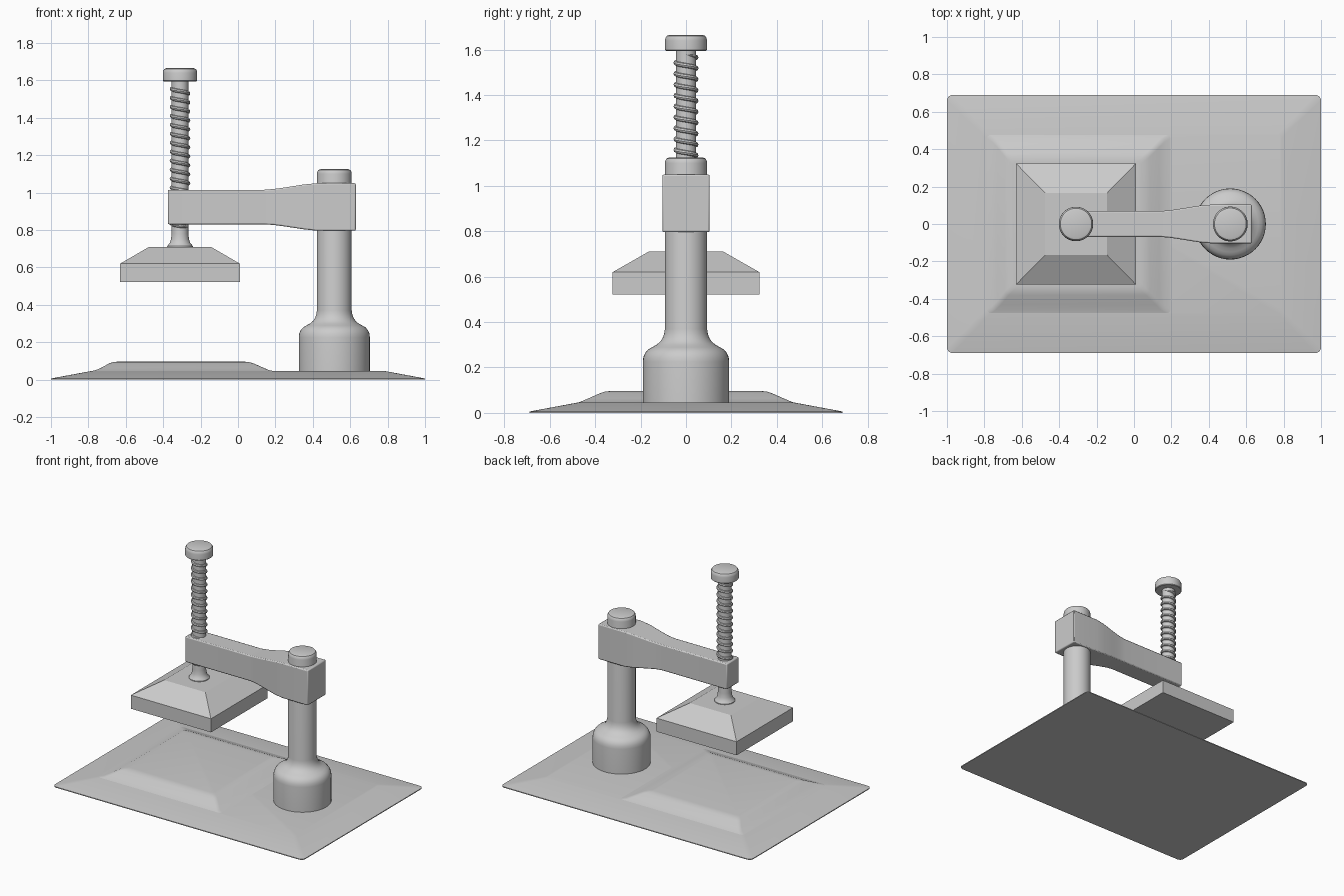
import bpy, bmesh, math

if "Cube" in bpy.data.objects:
    bpy.data.objects.remove(bpy.data.objects["Cube"])


def loft(name, rings, closed=False, bevel=0, smooth=True):
    """Skin a list of equal-length point rings and cap the ends."""
    bm = bmesh.new()
    vs = [[bm.verts.new(p) for p in r] for r in rings]
    n = len(vs[0])
    for a, b in zip(vs, vs[1:]):
        for i in range(n):
            j = (i + 1) % n
            bm.faces.new((a[i], a[j], b[j], b[i]))
    bm.faces.new(vs[0][::-1])
    bm.faces.new(vs[-1])
    bmesh.ops.recalc_face_normals(bm, faces=bm.faces[:])
    me = bpy.data.meshes.new(name)
    bm.to_mesh(me)
    bm.free()
    ob = bpy.data.objects.new(name, me)
    bpy.context.collection.objects.link(ob)
    bpy.ops.object.select_all(action='DESELECT')
    ob.select_set(True)
    bpy.context.view_layer.objects.active = ob
    if bevel:
        m = ob.modifiers.new("bevel", 'BEVEL')
        m.width, m.segments, m.limit_method = bevel, 2, 'ANGLE'
        m.angle_limit = math.radians(50)
    if smooth:
        bpy.ops.object.shade_smooth_by_angle(angle=math.radians(35))
    return ob


def rect(x0, x1, hy, z, r=0.0):
    """Horizontal rectangle, with rounded corners when r > 0."""
    if not r:
        return [(x0, -hy, z), (x1, -hy, z), (x1, hy, z), (x0, hy, z)]
    pts = []
    for k, (cx, cy) in enumerate([(x1 - r, hy - r), (x0 + r, hy - r),
                                  (x0 + r, r - hy), (x1 - r, r - hy)]):
        for i in range(5):
            a = math.pi / 2 * (k + i / 4)
            pts.append((cx + r * math.cos(a), cy + r * math.sin(a), z))
    return pts


def lathe(name, x, profile, n=48):
    """Turn an (r, z) profile around a vertical axis at x."""
    return loft(name, [[(x + r * math.cos(2 * math.pi * i / n),
                         r * math.sin(2 * math.pi * i / n), z) for i in range(n)]
                       for r, z in profile])


POST_X, SCREW_X = 0.515, -0.31

# Base plate with sloping edges
loft("base_plate", [rect(-1, 1, 0.69, 0, 0.03), rect(-1, 1, 0.69, 0.006, 0.03),
                    rect(-0.79, 0.79, 0.48, 0.045, 0.02)])

# Raised pad with softened foot and shoulder
loft("base_pad", [rect(x0, x1, hy, z, 0.02) for x0, x1, hy, z in [
    (-0.79, 0.20, 0.48, 0.044), (-0.76, 0.165, 0.46, 0.051), (-0.73, 0.135, 0.43, 0.064),
    (-0.69, 0.085, 0.38, 0.086), (-0.67, 0.062, 0.36, 0.093), (-0.645, 0.035, 0.335, 0.096)]])

# Post with a wide foot and rounded top
lathe("post", POST_X, [
    (0.19, 0.03), (0.19, 0.225), (0.188, 0.245), (0.18, 0.264), (0.167, 0.279),
    (0.15, 0.289), (0.13, 0.30), (0.113, 0.314), (0.102, 0.332), (0.096, 0.35),
    (0.093, 0.37), (0.093, 1.1), (0.091, 1.112), (0.085, 1.121), (0.074, 1.125)])

# Arm flaring into the block around the post
loft("arm", [[(x, -hy, z0), (x, hy, z0), (x, hy, z1), (x, -hy, z1)]
             for x, hy, z0, z1 in [
                 (-0.375, 0.069, 0.83, 1.015), (0.14, 0.069, 0.83, 1.015),
                 (0.19, 0.073, 0.827, 1.019), (0.25, 0.082, 0.819, 1.027),
                 (0.35, 0.098, 0.804, 1.043), (0.42, 0.104, 0.796, 1.05),
                 (0.63, 0.104, 0.796, 1.05)]], bevel=0.007)

# Screw spindle with flared lower end
lathe("screw_spindle", SCREW_X, [
    (0.07, 0.69), (0.068, 0.715), (0.055, 0.73), (0.048, 0.75), (0.045, 0.78), (0.045, 1.61)], 32)

# Screw thread as a swept helix
turns, steps, pitch, z0 = 16, 28, 0.048, 0.81
rings = []
for s in range(turns * steps + 1):
    t = 2 * math.pi * s / steps
    size = 0.011 * min(1, 0.1 + s / 8, 0.1 + (turns * steps - s) / 8)
    ring = []
    for k in range(8):
        b = 2 * math.pi * k / 8
        r = 0.044 + size * math.cos(b)
        ring.append((SCREW_X + r * math.cos(t), -r * math.sin(t),
                     z0 + pitch * s / steps + size * math.sin(b)))
    rings.append(ring)
loft("screw_thread", rings)

# Knob on top of the screw
lathe("screw_knob", SCREW_X, [
    (0.088, 1.595), (0.092, 1.599), (0.092, 1.64), (0.09, 1.652), (0.084, 1.661), (0.073, 1.665)])

# Press plate with tapered top
loft("press_plate", [rect(-0.63, 0.01, 0.323, 0.522), rect(-0.63, 0.01, 0.323, 0.62),
                     rect(-0.475, -0.145, 0.165, 0.71)], smooth=False)
